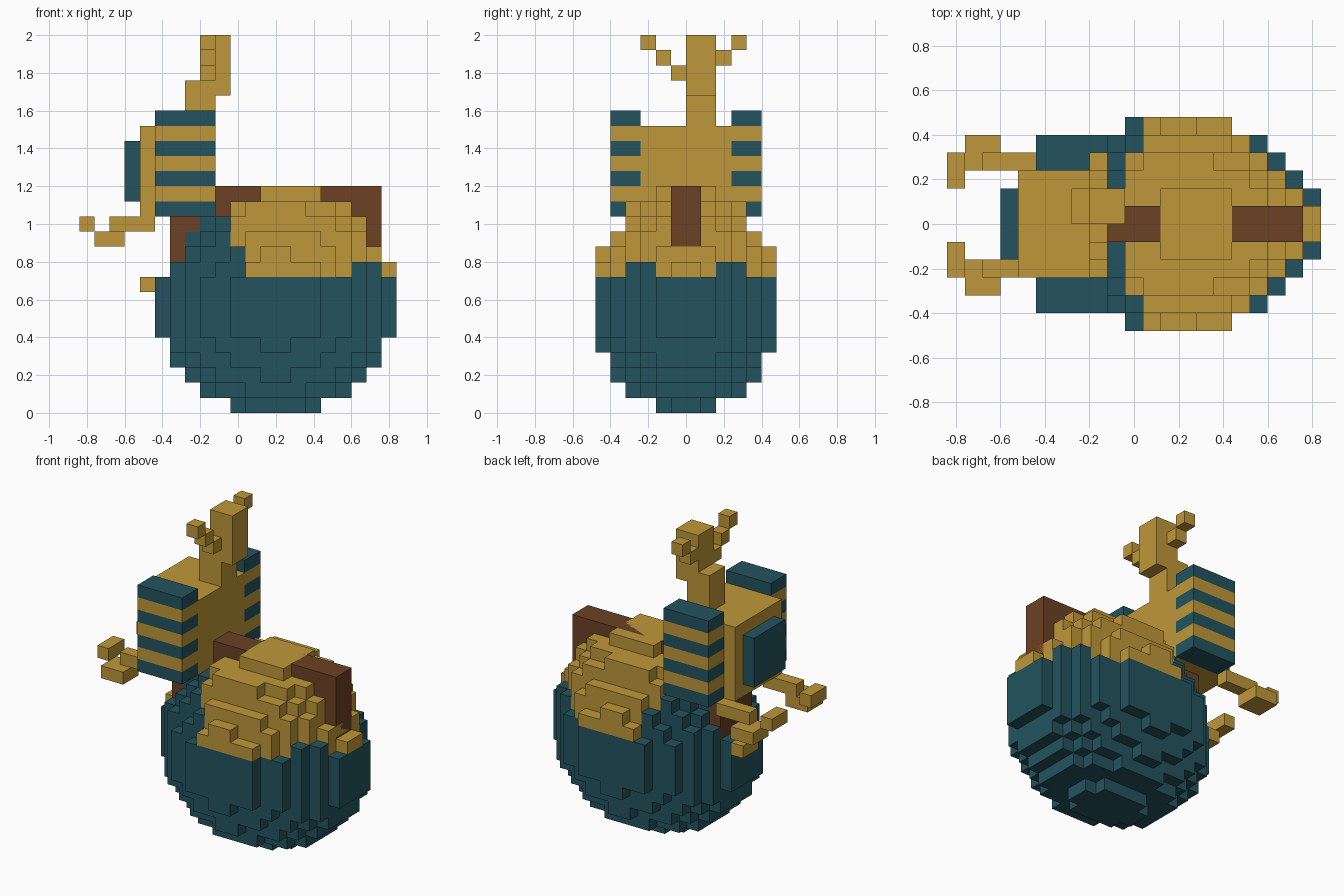
import bpy, bmesh

cube = bpy.data.objects.get("Cube")
if cube:
    bpy.data.objects.remove(cube, do_unlink=True)

U = 0.08          # block size
CX = 0.2          # centre of the round body along x


def material(name, rgb):
    m = bpy.data.materials.new(name)
    m.diffuse_color = (*rgb, 1)
    m.use_nodes = True
    bsdf = next(n for n in m.node_tree.nodes if n.type == 'BSDF_PRINCIPLED')
    bsdf.inputs["Base Color"].default_value = (*rgb, 1)
    bsdf.inputs["Roughness"].default_value = 0.8
    return m


TEAL = material("teal", (0.017, 0.088, 0.112))
OCHRE = material("ochre", (0.520, 0.313, 0.041))
BROWN = material("brown", (0.150, 0.054, 0.017))


def finish(name, bm, mat):
    me = bpy.data.meshes.new(name)
    bm.to_mesh(me)
    bm.free()
    me.materials.append(mat)
    ob = bpy.data.objects.new(name, me)
    bpy.context.collection.objects.link(ob)
    return ob


def boxes(name, mat, *extents):
    """One object made of boxes given as (x0, x1, y0, y1, z0, z1)."""
    bm = bmesh.new()
    for x0, x1, y0, y1, z0, z1 in extents:
        for v in bmesh.ops.create_cube(bm, size=1)["verts"]:
            v.co = (x0 + (v.co.x + .5) * (x1 - x0),
                    y0 + (v.co.y + .5) * (y1 - y0),
                    z0 + (v.co.z + .5) * (z1 - z0))
    return finish(name, bm, mat)


def blocks(name, mat, cells, solid):
    """Skin of a block shape; faces against any block in solid are left out."""
    bm = bmesh.new()
    for c in sorted(cells):
        for axis in range(3):
            for side in (0, 1):
                n = list(c)
                n[axis] += 2 * side - 1
                if tuple(n) in solid:
                    continue
                a, b = (axis + 1) % 3, (axis + 2) % 3
                quad = []
                for da, db in ((0, 0), (1, 0), (1, 1), (0, 1)):
                    p = list(c)
                    p[axis] += side
                    p[a] += da
                    p[b] += db
                    quad.append(bm.verts.new((CX + p[0] * U, p[1] * U, p[2] * U)))
                bm.faces.new(quad if side else quad[::-1])
    bmesh.ops.remove_doubles(bm, verts=bm.verts[:], dist=0.001)
    bmesh.ops.dissolve_limit(bm, angle_limit=0.02, verts=bm.verts[:], edges=bm.edges[:])
    return finish(name, bm, mat)


def inside(x, y, z):
    return (x / 8) ** 2 + (y / 6) ** 2 + (z / 7) ** 2 <= 1


def in_cap(x, y, row):
    """Raised cap over the upper part of the body."""
    ay = abs(y)
    if row == 14:
        return -1 < x < 3 and ay < 2
    if row < 9 or x < (-2 if ay > 4 else -3) or abs(x) + ay > 8:
        return False
    if (row > 10 and abs(x) > 6) or (row > 11 and ay > 4):
        return False
    return inside(x, y, row - 7.5)


# Round body, its raised cap and the brown patch at the seat
body, cap, patch = set(), set(), set()
for i in range(-8, 8):
    for j in range(-6, 6):
        for k in range(15):
            x, y = i + .5, j + .5
            if in_cap(x, y, k):
                cap.add((i, j, k))
            elif k in range(9, 13) and i in (-7, -6) and abs(y) < 2 and (i == -7 or k == 12):
                patch.add((i, j, k))
            elif inside(x, y, k - 6.5):
                body.add((i, j, k))
solid = body | cap | patch
blocks("round_body", TEAL, body, solid)
blocks("body_cap", OCHRE, cap, solid)
blocks("seat_patch", BROWN, patch, solid)

# Ridge along the top and the stub on the end
boxes("top_ridge", BROWN, (-.12, .76, -.08, .08, .72, 1.2))
boxes("end_stub", OCHRE, (-.52, -.44, 0, .16, .64, .72))

# Torso with a plate on its outer side
boxes("torso", OCHRE, (-.52, -.12, -.24, .24, 1.04, 1.52))
boxes("torso_plate", TEAL, (-.6, -.52, -.16, .16, 1.12, 1.44))

# Striped side panels
for side, y0 in (("front", -.4), ("back", .24)):
    rows = [(-.44, -.12, y0, y0 + .16, 1.04 + U * k, 1.12 + U * k) for k in range(7)]
    boxes(side + "_panel_teal", TEAL, *rows[0::2])
    boxes(side + "_panel_ochre", OCHRE, *rows[1::2])

# Clawed limbs: bar, palm and bent claw
for side, s, off in (("front", -1, 0), ("back", 1, U)):
    def span(a, b):
        return tuple(sorted((s * (a + off), s * (b + off))))
    boxes(side + "_limb", OCHRE,
          (-.68, -.44, *span(.16, .24), .96, 1.04),
          (-.76, -.6, *span(.16, .32), .88, .96),
          (-.84, -.76, *span(.08, .24), .96, 1.04))

# Neck, head and stepped horns
boxes("neck", OCHRE, (-.28, -.12, 0, .16, 1.52, 1.76))
boxes("head", OCHRE, (-.2, -.04, 0, .16, 1.68, 2.0))
boxes("front_horn", OCHRE, *[(-.2, -.12, -U * (k + 1), -U * k, 1.76 + U * k, 1.84 + U * k)
                             for k in range(3)])
boxes("back_horn", OCHRE, *[(-.2, -.12, .16 + U * k, .24 + U * k, 1.84 + U * k, 1.92 + U * k)
                            for k in range(2)])
